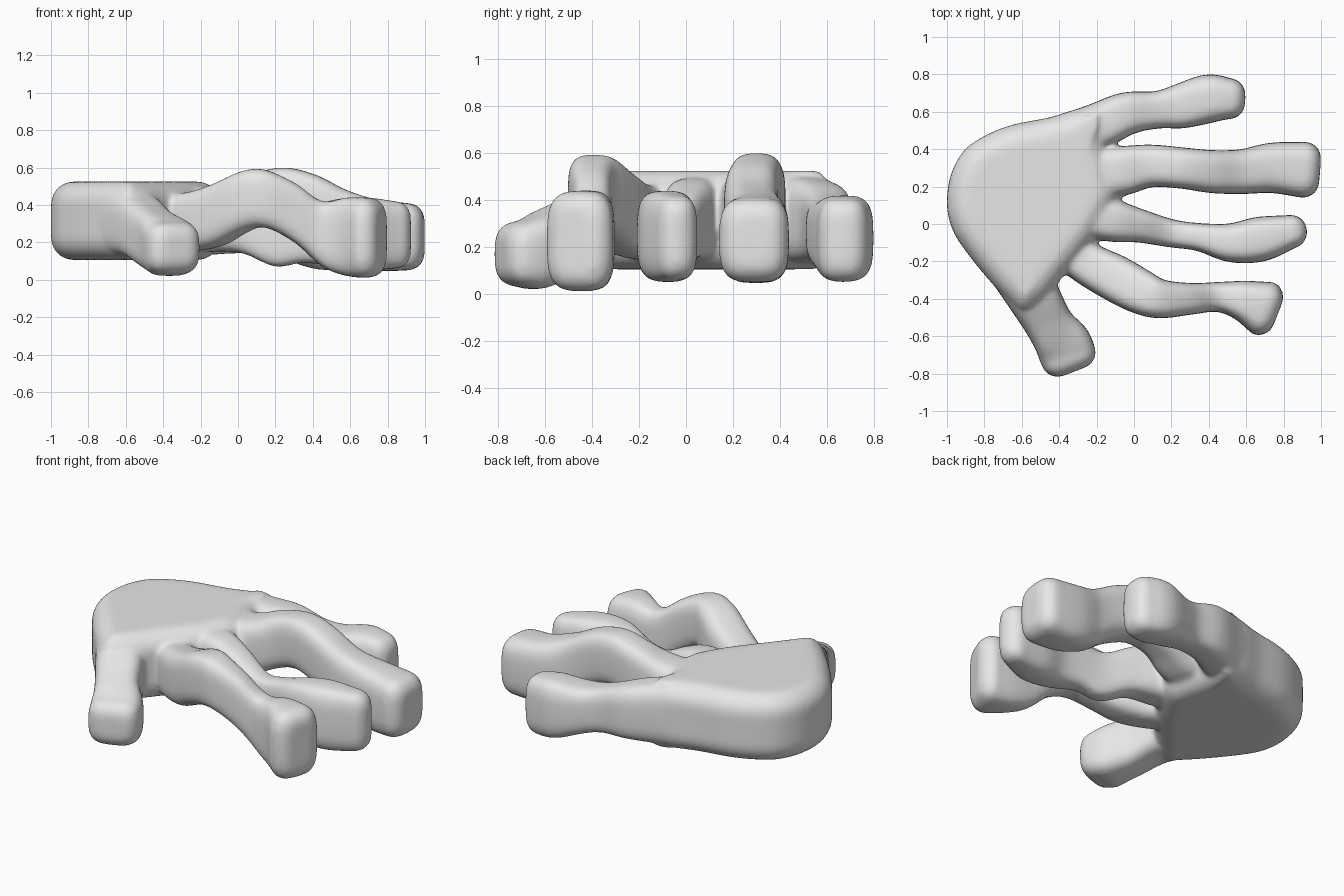
import bpy
import bmesh
import math
from mathutils import Vector

cube = bpy.data.objects.get("Cube")
if cube:
    bpy.data.objects.remove(cube, do_unlink=True)

UNIT = 0.01          # measurements below are in hundredths
SIDES = 28           # points around a finger section
STEPS = 6            # rings between two given sections
TIP_RADIUS = 0.085   # rounding of the finger ends


def spline(a, b, c, d, t):
    """Catmull-Rom blend of four equally long tuples."""
    return [0.5 * (2 * q + (r - p) * t
                   + (2 * p - 5 * q + 4 * r - s) * t ** 2
                   + (3 * q - p - 3 * r + s) * t ** 3)
            for p, q, r, s in zip(a, b, c, d)]


def smooth_rows(rows, closed=False):
    """Scale rows to units and fill smooth rows in between."""
    rows = [[v * UNIT for v in row] for row in rows]
    count = len(rows)

    def pick(i):
        return rows[i % count] if closed else rows[max(0, min(count - 1, i))]

    result = []
    for i in range(count if closed else count - 1):
        for k in range(STEPS):
            result.append(spline(pick(i - 1), pick(i), pick(i + 1), pick(i + 2), k / STEPS))
    if not closed:
        result.append(rows[-1])
    return result


def signed_power(value, power):
    return math.copysign(abs(value) ** power, value)


def add_ring(bm, centre, across, width, height):
    """Rounded-box section standing upright across the finger."""
    ring = []
    for i in range(SIDES):
        angle = math.tau * i / SIDES
        u = signed_power(math.cos(angle), 0.58) * width / 2
        v = signed_power(math.sin(angle), 0.58) * height / 2
        ring.append(bm.verts.new(centre + across * u + Vector((0, 0, v))))
    return ring


def add_finger(bm, sections):
    """Loft sections of (x, y, width, bottom, top) and round off the tip."""
    rows = smooth_rows(sections)
    rings = []
    for i, (x, y, width, low, high) in enumerate(rows):
        before, after = rows[max(i - 1, 0)], rows[min(i + 1, len(rows) - 1)]
        along = Vector((after[0] - before[0], after[1] - before[1], 0)).normalized()
        across = Vector((-along.y, along.x, 0))
        centre = Vector((x, y, (low + high) / 2))
        rings.append(add_ring(bm, centre, across, width, high - low))
    for k in range(1, 6):
        angle = k / 5 * math.pi / 2
        inset = 2 * TIP_RADIUS * (1 - math.cos(angle))
        rings.append(add_ring(bm, centre + along * TIP_RADIUS * math.sin(angle),
                              across, width - inset, high - low - inset))
    for first, second in zip(rings, rings[1:]):
        for i in range(SIDES):
            j = (i + 1) % SIDES
            bm.faces.new((first[i], first[j], second[j], second[i]))
    bm.faces.new(rings[0])
    bm.faces.new(rings[-1])


def add_palm(bm, outline, low, high, rounding):
    """Thick slab with rounded rims: inset copies of the outline, stacked."""
    points = [Vector((x, y, 0)) for x, y in smooth_rows(outline, closed=True)]
    count = len(points)
    normals = []
    for i in range(count):
        along = points[(i + 1) % count] - points[i - 1]
        normals.append(Vector((along.y, -along.x, 0)).normalized())
    profile = []
    for k in range(6):
        angle = k / 5 * math.pi / 2
        profile.append((rounding * (1 - math.sin(angle)), rounding * (1 - math.cos(angle))))
    levels = [(inset, low + rise) for inset, rise in profile]
    levels += [(inset, high - rise) for inset, rise in reversed(profile)]
    rings = [[bm.verts.new(p - n * inset + Vector((0, 0, z)))
              for p, n in zip(points, normals)] for inset, z in levels]
    for first, second in zip(rings, rings[1:]):
        for i in range(count):
            j = (i + 1) % count
            bm.faces.new((first[i], first[j], second[j], second[i]))
    bm.faces.new(rings[0])
    bm.faces.new(rings[-1])


bm = bmesh.new()

# Palm, outline counter-clockwise from the wrist
add_palm(bm, [(-100, 10), (-97, -3), (-91, -13), (-80, -27), (-68, -40), (-59, -47),
              (-49, -41), (-38, -28), (-28, -16), (-19, -4), (-10, 13), (-11, 27),
              (-15, 43), (-15, 62), (-28, 62), (-45, 57), (-65, 53), (-80, 47),
              (-91, 39), (-98, 26)], 0.105, 0.525, 0.12)

# Little finger
add_finger(bm, [(-40, 45, 25, 13, 51), (-20, 52, 25, 13, 50), (-4, 59, 23, 14, 47),
                (12, 61, 20, 14, 42), (25, 63, 24, 11, 40), (40, 67, 26, 6, 42),
                (51, 67, 22, 5, 41)])

# Ring finger
add_finger(bm, [(-35, 28, 26, 14, 50), (-10, 28, 27, 17, 51), (8, 31, 23, 24, 57),
                (25, 30, 22, 28, 60), (42, 28, 23, 22, 56), (58, 28, 24, 11, 48),
                (74, 30, 27, 5, 43), (91, 29, 30, 5, 41)])

# Middle finger
add_finger(bm, [(-35, 8, 24, 13, 50), (-12, 2, 23, 15, 49), (3, -1, 18, 14, 44),
                (20, -5, 15, 7, 36), (35, -7, 15, 9, 38), (52, -10, 21, 7, 43),
                (68, -8, 24, 5, 44), (84, -4, 18, 6, 42)])

# Index finger, its tip turned outward
add_finger(bm, [(-40, -10, 22, 14, 46), (-25, -21, 23, 15, 47), (-10, -29, 25, 18, 52),
                (3, -36, 24, 25, 58), (14, -40, 21, 28, 59), (30, -40, 17, 20, 52),
                (45, -39, 16, 7, 42), (58, -41, 22, 2, 44), (69, -45, 30, 1, 44)])

# Thumb
add_finger(bm, [(-62, -25, 30, 13, 49), (-53, -40, 28, 12, 46), (-45, -54, 26, 6, 39),
                (-38, -64, 30, 2, 34), (-35, -71, 30, 3, 31)])

bmesh.ops.recalc_face_normals(bm, faces=bm.faces)
mesh = bpy.data.meshes.new("hand")
bm.to_mesh(mesh)
bm.free()
hand = bpy.data.objects.new("hand", mesh)
bpy.context.collection.objects.link(hand)

# Skin
skin = bpy.data.materials.new("plain grey")
skin.use_nodes = True
colour = (0.8, 0.8, 0.8, 1)
skin.diffuse_color = colour
skin.node_tree.nodes["Principled BSDF"].inputs["Base Color"].default_value = colour
mesh.materials.append(skin)
mesh.shade_smooth()

# Fuse the parts into one soft surface
fuse = hand.modifiers.new("fuse", "REMESH")
fuse.mode = "VOXEL"
fuse.voxel_size = 0.013
fuse.use_smooth_shade = True
soften = hand.modifiers.new("soften", "SMOOTH")
soften.factor = 0.5
soften.iterations = 14
